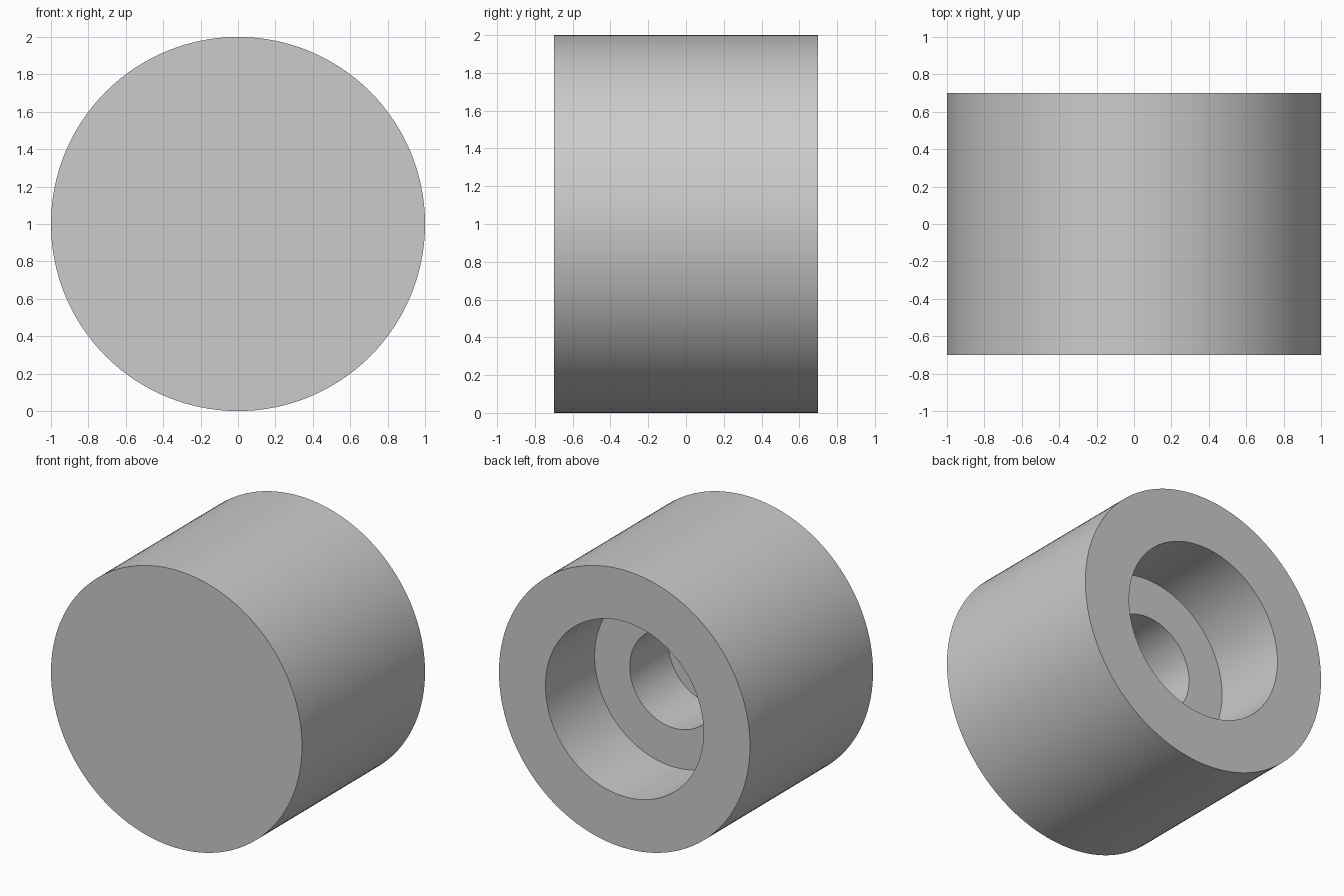
import bpy, bmesh, math
from mathutils import Vector

cube = bpy.data.objects.get("Cube")
if cube:
    bpy.data.objects.remove(cube, do_unlink=True)

SEGMENTS = 128

# Plain grey material
grey = bpy.data.materials.new("plain_grey")
grey.use_nodes = True
colour = (0.6, 0.6, 0.6, 1)
grey.diffuse_color = colour
grey.node_tree.nodes["Principled BSDF"].inputs["Base Color"].default_value = colour

# Half section as (radius, y): closed front, stepped blind bore at the back
profile = [(0, -0.7), (1, -0.7), (1, 0.7), (0.63, 0.7),
           (0.63, 0.14), (0.35, 0.14), (0.35, -0.3), (0, -0.3)]

# Turn the section around the y axis
bm = bmesh.new()
verts = [bm.verts.new((r, y, 0)) for r, y in profile]
edges = [bm.edges.new(pair) for pair in zip(verts, verts[1:])]
bmesh.ops.spin(bm, geom=verts + edges, cent=(0, 0, 0), axis=(0, 1, 0),
               angle=math.tau, steps=SEGMENTS, use_merge=True)
bmesh.ops.remove_doubles(bm, verts=bm.verts, dist=0.0001)
bmesh.ops.recalc_face_normals(bm, faces=bm.faces)
bmesh.ops.translate(bm, verts=bm.verts, vec=Vector((0, 0, 1)))

mesh = bpy.data.meshes.new("counterbored_cylinder")
bm.to_mesh(mesh)
bm.free()
mesh.materials.append(grey)
body = bpy.data.objects.new("counterbored_cylinder", mesh)
bpy.context.collection.objects.link(body)

# Smooth walls with crisp rims
bpy.ops.object.select_all(action="DESELECT")
body.select_set(True)
bpy.context.view_layer.objects.active = body
bpy.ops.object.shade_smooth_by_angle(angle=math.radians(30))
